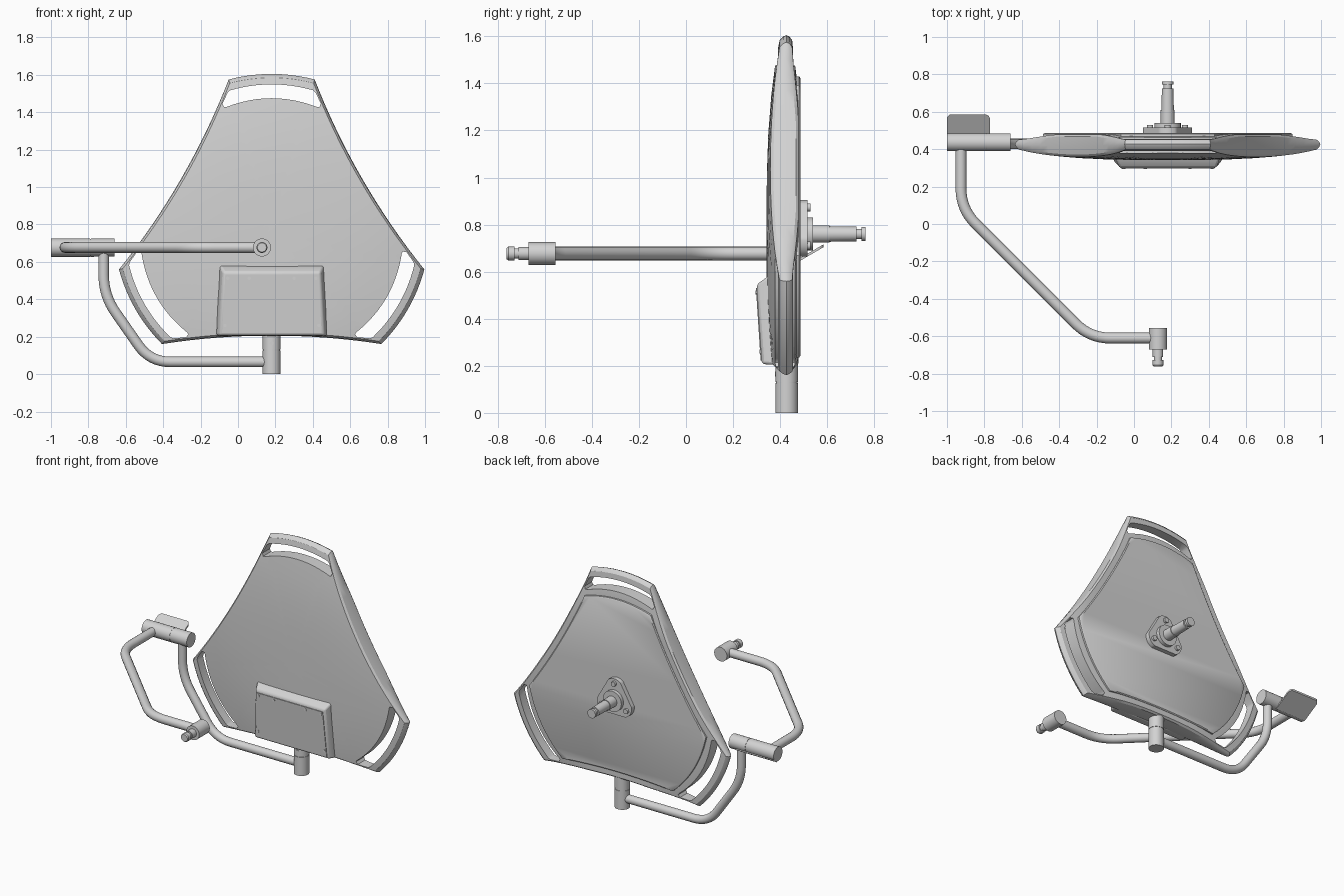
import bpy, bmesh, math
from mathutils import Vector

if "Cube" in bpy.data.objects:
    bpy.data.objects.remove(bpy.data.objects["Cube"])

CX, CZ = 0.18, 0.765          # centre of the three-armed head
grey = bpy.data.materials.new("light_grey")
grey.diffuse_color = (0.65, 0.65, 0.65, 1)
grey.use_nodes = True
grey.node_tree.nodes["Principled BSDF"].inputs["Base Color"].default_value = grey.diffuse_color


def finish(ob, angle=35):
    ob.data.materials.clear()
    ob.data.materials.append(grey)
    bpy.ops.object.select_all(action='DESELECT')
    ob.select_set(True)
    bpy.context.view_layer.objects.active = ob
    bpy.ops.object.shade_smooth_by_angle(angle=math.radians(angle))
    return ob


def loft(name, rings):
    """Skin a list of equal-length rings and cap both ends."""
    bm = bmesh.new()
    vs = [[bm.verts.new(p) for p in ring] for ring in rings]
    n = len(rings[0])
    for a, b in zip(vs, vs[1:]):
        for i in range(n):
            j = (i + 1) % n
            bm.faces.new((a[i], a[j], b[j], b[i]))
    bm.faces.new(vs[0])
    bm.faces.new(vs[-1])
    bmesh.ops.recalc_face_normals(bm, faces=bm.faces)
    me = bpy.data.meshes.new(name)
    bm.to_mesh(me)
    bm.free()
    ob = bpy.data.objects.new(name, me)
    bpy.context.collection.objects.link(ob)
    return ob


def prism(name, pts, y0, y1):
    return loft(name, [[(x, y, z) for x, z in pts] for y in (y0, y1)])


def turned(name, origin, axis, profile, n=32):
    """Turned part: profile is (distance along axis, radius)."""
    d = Vector(axis)
    u = d.orthogonal().normalized()
    w = d.cross(u)
    o = Vector(origin)
    ang = [2 * math.pi * i / n for i in range(n)]
    return finish(loft(name, [[o + d * t + (u * math.cos(a) + w * math.sin(a)) * r for a in ang]
                              for t, r in profile]))


def pipe(name, pts, radius, fillet):
    """Round tube along a path with rounded corners."""
    pts = [Vector(p) for p in pts]
    path = [pts[0]]
    for a, p, b in zip(pts, pts[1:], pts[2:]):
        s, e = p + (a - p).normalized() * fillet, p + (b - p).normalized() * fillet
        path += [s * (1 - t) ** 2 + p * 2 * t * (1 - t) + e * t * t for t in [i / 8 for i in range(9)]]
    path.append(pts[-1])
    cu = bpy.data.curves.new(name, 'CURVE')
    cu.dimensions = '3D'
    cu.bevel_depth, cu.bevel_resolution, cu.use_fill_caps = radius, 6, True
    sp = cu.splines.new('POLY')
    sp.points.add(len(path) - 1)
    for q, p in zip(sp.points, path):
        q.co = (*p, 1)
    ob = bpy.data.objects.new(name, cu)
    bpy.context.collection.objects.link(ob)
    bpy.ops.object.select_all(action='DESELECT')
    ob.select_set(True)
    bpy.context.view_layer.objects.active = ob
    bpy.ops.object.convert(target='MESH')
    return finish(bpy.context.object, 50)


def turn(p, k):
    a = -k * math.tau / 3
    return (p[0] * math.cos(a) - p[1] * math.sin(a), p[0] * math.sin(a) + p[1] * math.cos(a))


def bowed(p, q, bow, n):
    """Points from p towards q on a parabola bulging outwards by bow."""
    mx, mz = (p[0] + q[0]) / 2, (p[1] + q[1]) / 2
    m = math.hypot(mx, mz)
    out = []
    for i in range(n):
        t = i / n
        h = 4 * t * (1 - t) * bow / m
        out.append((p[0] + (q[0] - p[0]) * t + mx * h, p[1] + (q[1] - p[1]) * t + mz * h))
    return out


def three_arm(u, v, peak, bow):
    """Three-fold outline: outward end arcs joined by bowed sides."""
    out = []
    for k in range(3):
        a, b, c = turn((-u, v), k), turn((u, v), k), turn((-u, v), k + 1)
        out += bowed(a, b, peak - v, 12) + bowed(b, c, bow, 16)
    return out


def place(pts, s=1.0):
    return [(CX + x * s, CZ + z * s) for x, z in pts]


# Head: domed front, thick sides, thin handle ends
outline = three_arm(0.23, 0.81, 0.84, -0.045)


def front_y(r):
    return 0.342 + 0.06 * (r / 0.84) ** 3


def back_y(r):
    return 0.479 - 0.028 * min(1, max(0, (r - 0.6) / 0.2))


def ring(s, depth):
    return [(CX + x * s, depth(math.hypot(x, z) * s), CZ + z * s) for x, z in outline]


head = loft("head_shell",
            [ring(s, front_y) for s in (0.1, 0.3, 0.5, 0.7, 0.85, 0.94, 0.975)]
            + [ring(0.993, lambda r: front_y(r) + 0.012), ring(1, lambda r: front_y(r) * 0.5 + back_y(r) * 0.5),
               ring(0.993, lambda r: back_y(r) - 0.012)]
            + [ring(s, back_y) for s in (0.975, 0.9, 0.8, 0.4)])

# Handle openings
for k in range(3):
    slot = bowed((-0.222, 0.752), (0.222, 0.752), 0.032, 12) + [(0.222, 0.752), (0.235, 0.74), (0.263, 0.68), (0.255, 0.662)]
    slot += bowed((0.245, 0.662), (-0.245, 0.662), 0.048, 12) + [(-0.245, 0.662), (-0.255, 0.662), (-0.263, 0.68), (-0.235, 0.74)]
    cutter = prism("slot_cutter", place([turn(p, k) for p in slot]), 0.2, 0.6)
    mod = head.modifiers.new("slot", 'BOOLEAN')
    mod.operation, mod.solver, mod.object = 'DIFFERENCE', 'EXACT', cutter
    bpy.context.view_layer.objects.active = head
    bpy.ops.object.modifier_apply(modifier=mod.name)
    bpy.data.objects.remove(cutter)
finish(head, 30)

# Flat back cover
cover = three_arm(0.25, 0.625, 0.665, -0.02)
finish(loft("back_cover", [[(x, y, z) for x, z in place(cover, s)]
                           for s, y in ((1, 0.465), (1, 0.481), (0.988, 0.486))]))

# Rear mounting flange, bolts and shaft
finish(prism("rear_flange", place(three_arm(0.045, 0.125, 0.14, 0)), 0.48, 0.516))
for k in range(3):
    x, z = turn((0, 0.108), k)
    turned("flange_bolt", (CX + x, 0.51, CZ + z), (0, 1, 0), [(0, 0.017), (0.02, 0.017)], 12)
turned("rear_shaft", (CX, 0, 0.76), (0, 1, 0),
       [(0.5, 0.07), (0.54, 0.07), (0.54, 0.037), (0.61, 0.037), (0.61, 0.033), (0.725, 0.031),
        (0.725, 0.022), (0.745, 0.022), (0.745, 0.03), (0.762, 0.03)])


# Control box on the lower front
def box_y(z):
    return 0.30 + (0.545 - z) * 0.065


def trapezoid(x0, x1, z0, z1, taper, y):
    return [(x0, y(z0), z0), (x1, y(z0), z0), (x1 - taper, y(z1), z1), (x0 + taper, y(z1), z1)]


box = loft("control_box", [trapezoid(-0.115, 0.475, 0.205, 0.59, 0.015, lambda z: 0.385),
                           trapezoid(-0.115, 0.475, 0.205, 0.585, 0.015, lambda z: 0.355),
                           trapezoid(-0.098, 0.46, 0.208, 0.545, 0.02, box_y)])
bev = box.modifiers.new("round", 'BEVEL')
bev.width, bev.segments = 0.012, 3
finish(box)
finish(loft("control_cover", [trapezoid(-0.085, 0.447, 0.222, 0.53, 0.017, lambda z: box_y(z) + d)
                              for d in (0.01, -0.004)]))
for x, z in [(-0.055, 0.512), (0.06, 0.512), (0.30, 0.512), (0.417, 0.512),
             (-0.07, 0.26), (0.432, 0.26)]:
    turned("cover_screw", (x, box_y(z), z), (0, -1, 0), [(0, 0.009), (0.007, 0.009)], 12)

# Lower post and swing arm
turned("lower_post", (CX, 0.428, 0), (0, 0, 1),
       [(0, 0.048), (0.127, 0.048), (0.127, 0.045), (0.132, 0.045), (0.132, 0.048), (0.22, 0.048)])
turned("post_screw", (CX, 0.385, 0.165), (0, -1, 0), [(0, 0.011), (0.007, 0.011)], 12)
pipe("lower_arm", [(0.17, 0.428, 0.065), (-0.47, 0.428, 0.065), (-0.718, 0.428, 0.42),
                   (-0.718, 0.428, 0.66)], 0.028, 0.11)

# Side joint with its tilted paddle
turned("side_joint", (-1, 0.437, 0.677), (1, 0, 0),
       [(0, 0.048), (0.21, 0.048), (0.21, 0.046), (0.215, 0.046), (0.215, 0.048), (0.34, 0.048)])
corner = [(-0.795 + 0.025 * math.cos(a), 0.56 + 0.025 * math.sin(a)) for a in [i * math.pi / 12 for i in range(7)]]
paddle = [(-1, 0.45), (-0.77, 0.45)] + corner + [(-0.985, 0.585), (-1, 0.57)]
finish(loft("paddle", [[(x, y, 0.655 + (y - 0.5) * 0.58 + t) for x, y in paddle] for t in (0, 0.012)]))

# Upper arm and front spigot
pipe("upper_arm", [(-0.925, 0.42, 0.677), (-0.925, 0.08, 0.677), (-0.235, -0.61, 0.677),
                   (0.11, -0.61, 0.677)], 0.029, 0.11)
turned("front_joint", (0.128, 0, 0.677), (0, -1, 0),
       [(0.555, 0.048), (0.67, 0.048), (0.67, 0.028), (0.712, 0.028), (0.712, 0.022),
        (0.728, 0.022), (0.728, 0.029), (0.755, 0.029), (0.762, 0.024)])
